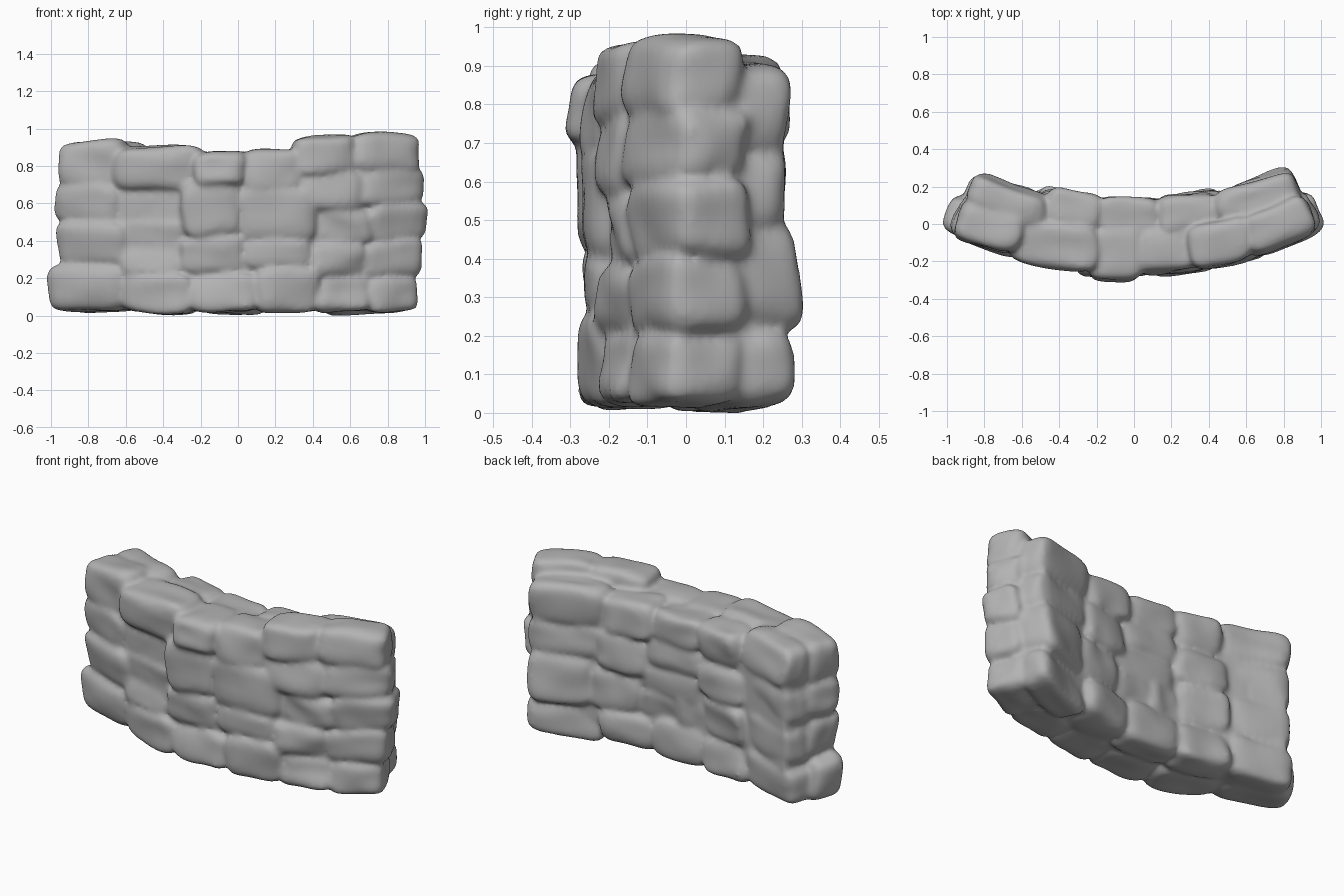
import bpy, bmesh, math, random
from mathutils import Vector, noise

random.seed(4)
old = bpy.data.objects.get("Cube")
if old:
    bpy.data.objects.remove(old, do_unlink=True)

CENTRE, SWEEP = 2.25, 0.41

stone = bpy.data.materials.new("grey_stone")
stone.use_nodes = True
GREY = (0.45, 0.45, 0.45, 1)
stone.diffuse_color = GREY
stone.node_tree.nodes["Principled BSDF"].inputs["Base Color"].default_value = GREY


def bend(x, depth, z):
    """Wrap straight wall coordinates round the arc."""
    radius, angle = CENTRE - depth, x * SWEEP
    return Vector((radius * math.sin(angle), CENTRE - radius * math.cos(angle), z))


wall_bm = bmesh.new()
block_mesh = bpy.data.meshes.new("block")


def add_block(x0, x1, d0, d1, z0, z1, power=5, rough=0.018, tilt=0.04):
    """Rounded, uneven stone filling a box of the straightened wall."""
    bm = bmesh.new()
    bmesh.ops.create_cube(bm, size=2)
    bmesh.ops.subdivide_edges(bm, edges=bm.edges[:], cuts=6, use_grid_fill=True)
    seed = Vector((random.random(), random.random(), random.random())) * 50
    lean, skew = random.uniform(-tilt, tilt), random.uniform(-tilt, tilt)
    for v in bm.verts:
        u = v.co / sum(abs(c) ** power for c in v.co) ** (1 / power)
        x = (x0 + x1) / 2 + u.x * (x1 - x0) / 2
        d = (d0 + d1) / 2 + u.y * (d1 - d0) / 2 + lean * u.x * 0.4 + skew * u.z * 0.4
        z = (z0 + z1) / 2 + u.z * (z1 - z0) / 2 + lean * u.x * 0.3
        v.co = bend(x, d, z) + noise.noise_vector(u * 0.9 + seed) * rough
    bm.to_mesh(block_mesh)
    bm.free()
    wall_bm.from_mesh(block_mesh)


# Solid core behind the joints
for i in range(8):
    x = -0.94 + i * 0.235
    top = 0.81 + 0.08 * abs(x + 0.116)
    add_block(x - 0.02, x + 0.255, -0.225, 0.1, 0.04, top, 12, 0, 0)

# Front stones: left, right, bottom, top, how far they stand out
front = [
    (-1.03, -.62, .03, .27, .0), (-.62, -.25, .02, .24, .01), (-.25, .09, .03, .23, .02),
    (.1, .42, .02, .26, .03), (.42, .7, .03, .22, .01), (.7, .97, .03, .21, .0),
    (-.98, -.6, .27, .51, .0), (-.62, -.3, .23, .37, -.01), (-.3, .03, .23, .43, .01),
    (.03, .38, .24, .41, .01), (.38, .68, .21, .39, .01), (.68, 1, .21, .41, .0),
    (-.99, -.65, .5, .71, .0), (-.65, -.28, .36, .52, -.02), (-.62, -.25, .5, .69, -.03),
    (-.28, .01, .42, .73, .03), (.01, .41, .39, .69, .02), (.41, .7, .39, .58, .0),
    (.7, 1.03, .4, .61, .0), (-.97, -.63, .69, .94, .0), (-.65, -.2, .68, .91, .02),
    (-.22, .03, .7, .88, .05), (.03, .33, .66, .89, .01), (.33, .65, .57, .78, .01),
    (.65, 1.01, .6, .79, .0), (.31, .63, .76, .96, .01), (.62, .98, .77, .98, .0),
]
for x0, x1, z0, z1, out in front:
    add_block(x0 - .015, x1 + .015, -.255 - out, -.03, z0 - .01, z1)

# Back stones in the same order, recessed around the lower middle
back = [
    (.52, .97, .02, .22, -.02), (.16, .52, .03, .22, .01), (-.23, .16, .02, .24, .0),
    (-.58, -.23, .02, .24, .0), (-.99, -.58, .03, .24, -.03),
    (.58, .98, .22, .5, .01), (.25, .58, .23, .46, .0), (-.02, .25, .23, .38, -.02),
    (-.23, -.02, .23, .45, -.02), (-.58, -.23, .24, .46, .0), (-.97, -.58, .24, .47, -.03),
    (.53, .98, .49, .69, -.02), (.2, .53, .46, .68, .01), (-.2, .25, .37, .55, -.01),
    (-.2, .2, .54, .7, .0), (-.57, -.2, .46, .67, .01), (-.97, -.57, .47, .7, -.03),
    (.5, .98, .68, .91, -.01), (.15, .5, .68, .89, .01), (-.2, .15, .69, .87, .01),
    (-.52, -.2, .67, .89, .01), (-.97, -.52, .7, .93, -.03),
]
for x0, x1, z0, z1, out in back:
    add_block(x0 - .01, x1 + .01, -.07, .135 + out, z0 - .01, z1)

mesh = bpy.data.meshes.new("stone_wall")
wall_bm.to_mesh(mesh)
wall_bm.free()
bpy.data.meshes.remove(block_mesh)
mesh.materials.append(stone)
wall = bpy.data.objects.new("stone_wall", mesh)
bpy.context.collection.objects.link(wall)

# Fuse the stones and soften the joints
fuse = wall.modifiers.new("fuse", 'REMESH')
fuse.mode = 'VOXEL'
fuse.voxel_size = 0.014
fuse.use_smooth_shade = True
soften = wall.modifiers.new("soften", 'SMOOTH')
soften.factor = 0.5
soften.iterations = 8
